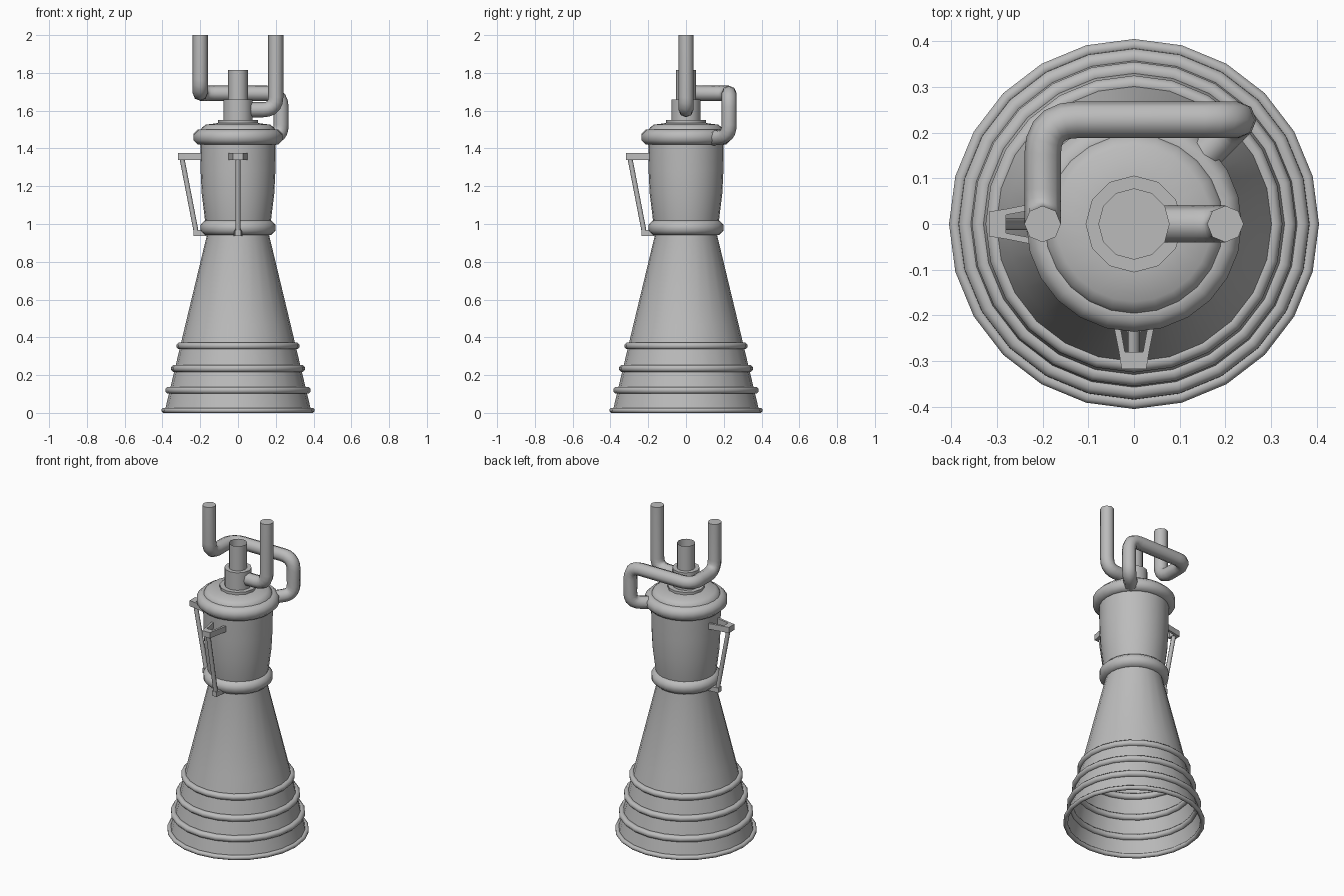
import bpy, bmesh, math
from mathutils import Vector, Matrix

cube = bpy.data.objects.get("Cube")
if cube:
    bpy.data.objects.remove(cube, do_unlink=True)

metal = bpy.data.materials.new("grey metal")
metal.use_nodes = True
GREY = (0.5, 0.5, 0.5, 1)
metal.diffuse_color = GREY
metal.node_tree.nodes["Principled BSDF"].inputs["Base Color"].default_value = GREY


def add_mesh(name, bm, smooth_angle=40):
    """Turn a bmesh into a shaded object."""
    bmesh.ops.recalc_face_normals(bm, faces=bm.faces)
    me = bpy.data.meshes.new(name)
    bm.to_mesh(me)
    bm.free()
    me.materials.append(metal)
    if smooth_angle:
        me.shade_smooth()
        me.set_sharp_from_angle(angle=math.radians(smooth_angle))
    ob = bpy.data.objects.new(name, me)
    bpy.context.collection.objects.link(ob)
    return ob


def lathe(name, profile, sides=24, closed=False):
    """Spin (radius, height) points about z."""
    bm = bmesh.new()
    verts = [bm.verts.new((0, -r, z)) for r, z in profile]
    pairs = list(zip(verts, verts[1:]))
    if closed:
        pairs.append((verts[-1], verts[0]))
    edges = [bm.edges.new(p) for p in pairs]
    bmesh.ops.spin(bm, geom=verts + edges, cent=(0, 0, 0), axis=(0, 0, 1),
                   angle=math.tau, steps=sides)
    bmesh.ops.remove_doubles(bm, verts=bm.verts, dist=1e-4)
    return add_mesh(name, bm)


def ring(name, radius, tube, z):
    steps = [math.tau * (i + 0.5) / 8 for i in range(8)]
    scale = tube / math.cos(math.pi / 8)
    points = [(radius + scale * math.cos(a), z + scale * math.sin(a)) for a in steps]
    ob = lathe(name, points, closed=True)
    ob.data.set_sharp_from_angle(angle=math.radians(60))
    return ob


def pipe(name, corners, radius=0.04, bend=0.075, steps=5):
    """Round tube along a path with rounded corners."""
    pts = [Vector(c) for c in corners]
    path = [pts[0]]
    for a, b, c in zip(pts, pts[1:], pts[2:]):
        reach = min(bend, (a - b).length * 0.48, (c - b).length * 0.48)
        start = b + (a - b).normalized() * reach
        end = b + (c - b).normalized() * reach
        for i in range(steps + 1):
            t = i / steps
            path.append(start * (1 - t) ** 2 + b * 2 * t * (1 - t) + end * t * t)
    path.append(pts[-1])
    curve = bpy.data.curves.new(name + " path", "CURVE")
    curve.dimensions = "3D"
    curve.bevel_depth = radius
    curve.bevel_resolution = 2
    curve.use_fill_caps = True
    spline = curve.splines.new("POLY")
    spline.points.add(len(path) - 1)
    for point, co in zip(spline.points, path):
        point.co = (*co, 1)
    temp = bpy.data.objects.new(name + " path", curve)
    bpy.context.collection.objects.link(temp)
    graph = bpy.context.evaluated_depsgraph_get()
    me = bpy.data.meshes.new_from_object(temp.evaluated_get(graph))
    bm = bmesh.new()
    bm.from_mesh(me)
    bpy.data.objects.remove(temp, do_unlink=True)
    bpy.data.meshes.remove(me)
    bmesh.ops.remove_doubles(bm, verts=bm.verts, dist=1e-5)
    return add_mesh(name, bm, 60)


def prism(bm, outline, z0, z1):
    """Extrude a flat outline between two heights."""
    face = bm.faces.new([bm.verts.new((x, y, z0)) for x, y in outline])
    out = bmesh.ops.extrude_face_region(bm, geom=[face])
    for v in out["geom"]:
        if isinstance(v, bmesh.types.BMVert):
            v.co.z = z1


# Open bell, combustion chamber and domed top
lathe("nozzle_bell", [(0.39, 0), (0.278, 0.47), (0.165, 0.94), (0.165, 0.98)])
lathe("chamber", [(0.165, 0.98), (0.176, 1.03), (0.192, 1.16), (0.198, 1.28), (0.2, 1.43)])
lathe("chamber_dome", [(0.2, 1.43), (0.2, 1.49), (0.19, 1.512), (0.17, 1.526),
                       (0.1, 1.535), (0, 1.535)])

# Stiffening bands and manifolds
for i, (r, tube, z) in enumerate([(0.392, 0.013, 0.013), (0.366, 0.018, 0.12),
                                  (0.337, 0.018, 0.235), (0.307, 0.018, 0.355)]):
    ring(f"nozzle_band_{i + 1}", r, tube, z)
ring("throat_manifold", 0.159, 0.039, 0.98)
ring("top_manifold", 0.196, 0.04, 1.46)

# Stepped inlet with an open tube on top
lathe("inlet_flange", [(0.106, 1.53), (0.106, 1.55), (0, 1.55)], 12)
lathe("inlet_body", [(0.078, 1.55), (0.078, 1.66), (0, 1.66)], 12)
lathe("inlet_tube", [(0.052, 1.66), (0.052, 1.815)], 12)

# Feed pipes
pipe("short_feed_pipe", [(0.2, 0, 2), (0.2, 0, 1.605), (0.06, 0, 1.605)])
pipe("long_feed_pipe", [(-0.2, 0, 2), (-0.2, 0, 1.692), (-0.2, 0.228, 1.692),
                        (0.228, 0.228, 1.692), (0.228, 0.228, 1.465),
                        (0.14, 0.14, 1.455)])

# Actuator struts on the front and on one side
for side, angle in (("front", 0), ("right", -90)):
    turn = Matrix.Rotation(math.radians(angle), 4, "Z")

    bm = bmesh.new()
    prism(bm, [(-0.027, -0.318), (0.027, -0.318), (0.033, -0.28), (-0.033, -0.28)], 1.34, 1.376)
    for s in (-1, 1):
        prism(bm, [(s * 0.033, -0.28), (s * 0.02, -0.28), (s * 0.038, -0.18),
                   (s * 0.053, -0.18)], 1.34, 1.376)
    bm.transform(turn)
    add_mesh(side + "_upper_bracket", bm, 0)

    bm = bmesh.new()
    prism(bm, [(-0.016, -0.236), (0.016, -0.236), (0.024, -0.15), (-0.024, -0.15)], 0.937, 0.967)
    bm.transform(turn)
    add_mesh(side + "_lower_bracket", bm, 0)

    pipe(side + "_strut", [turn @ Vector((0, -0.298, 1.355)),
                           turn @ Vector((0, -0.22, 0.95))], 0.013)
